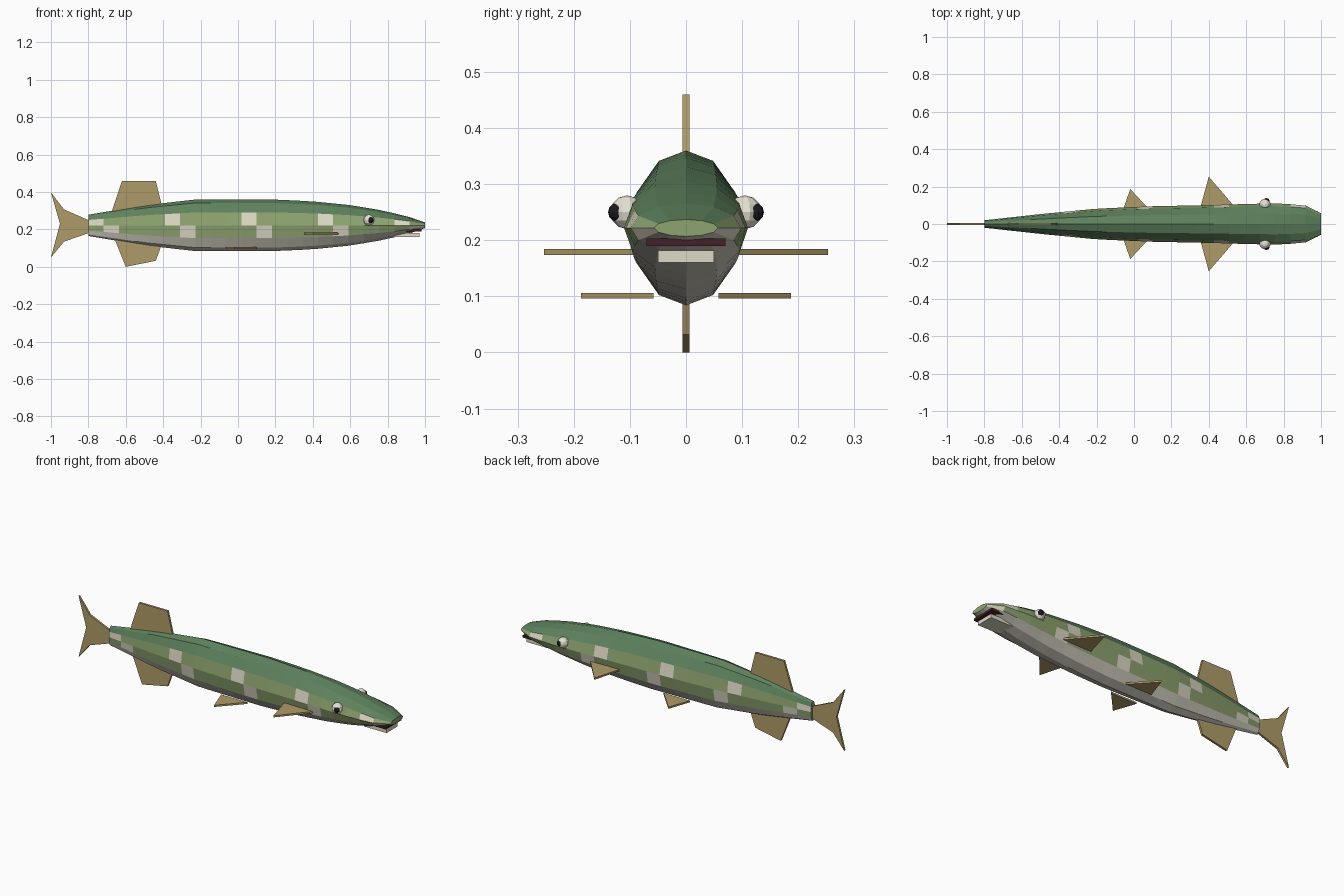
import bpy, bmesh, math
from mathutils import Vector

if "Cube" in bpy.data.objects:
    bpy.data.objects.remove(bpy.data.objects["Cube"])


def material(name, rgb):
    m = bpy.data.materials.new(name)
    m.diffuse_color = (*rgb, 1)
    m.use_nodes = True
    m.node_tree.nodes["Principled BSDF"].inputs["Base Color"].default_value = m.diffuse_color
    return m


BACK = material("back_green", (0.11, 0.22, 0.11))
SIDE = material("side_green", (0.27, 0.37, 0.16))
SPOT = material("spot_cream", (0.73, 0.70, 0.57))
BELLY = material("belly_cream", (0.66, 0.63, 0.54))
FIN = material("fin_tan", (0.43, 0.33, 0.14))
MOUTH = material("mouth_dark", (0.06, 0.015, 0.02))
WHITE = material("eye_white", (0.80, 0.77, 0.66))
BLACK = material("pupil_black", (0.01, 0.01, 0.012))


def finish(name, bm, *mats):
    bmesh.ops.recalc_face_normals(bm, faces=bm.faces)
    me = bpy.data.meshes.new(name)
    bm.to_mesh(me)
    bm.free()
    for m in mats:
        me.materials.append(m)
    ob = bpy.data.objects.new(name, me)
    bpy.context.collection.objects.link(ob)
    return ob


def interp(keys, x):
    for (x0, v0), (x1, v1) in zip(keys, keys[1:]):
        if x <= x1:
            return v0 + (v1 - v0) * (x - x0) / (x1 - x0)
    return keys[-1][1]


# Body: 12-sided lofted rings, coloured by face
HEIGHT = [(-0.8, .057), (-0.5, .107), (-0.227, .138), (0.19, .138), (0.4, .128),
          (0.6, .108), (0.75, .083), (0.9, .05), (1.0, .015)]
WIDTH = [(-0.8, .02), (-0.5, .053), (-0.2, .082), (0.1, .095), (0.4, .101),
         (0.6, .107), (0.78, .111), (0.92, .098), (1.0, .057)]
SEGS, SIDES, MID = 22, 12, 0.222
bm = bmesh.new()
rings = []
for i in range(SEGS + 1):
    x = -0.8 + 1.8 * i / SEGS
    h, w = interp(HEIGHT, x), interp(WIDTH, x)
    rings.append([bm.verts.new((x, w * math.cos(k * math.tau / SIDES),
                                MID + h * math.sin(k * math.tau / SIDES)))
                  for k in range(SIDES)])
for i in range(SEGS):
    for k in range(SIDES):
        n = (k + 1) % SIDES
        f = bm.faces.new((rings[i][k], rings[i][n], rings[i + 1][n], rings[i + 1][k]))
        s = math.sin((k + 0.5) * math.tau / SIDES)
        if s > 0.5:
            f.material_index = 0
        elif s < -0.5:
            f.material_index = 3
        else:
            f.material_index = 2 if i % 5 == (0 if s > 0 else 1) else 1
for ring in (rings[0], rings[-1]):
    bm.faces.new(ring).material_index = 1
finish("body", bm, BACK, SIDE, SPOT, BELLY)


def plate(name, pts, to3d, direction, thick=0.012):
    """Flat fin: outline extruded evenly about its plane."""
    bm = bmesh.new()
    off = Vector(direction) * thick / 2
    f = bm.faces.new([bm.verts.new(Vector(to3d(*p)) - off) for p in pts])
    new = bmesh.ops.extrude_face_region(bm, geom=[f])["geom"]
    bmesh.ops.translate(bm, vec=off * 2,
                        verts=[v for v in new if isinstance(v, bmesh.types.BMVert)])
    return finish(name, bm, FIN)


# Upright fins
upright = {
    "tail_fin": [(-0.78, .25), (-0.8, .25), (-0.93, .307), (-1, .398), (-0.952, .23),
                 (-1, .05), (-0.93, .135), (-0.8, .18), (-0.78, .18)],
    "dorsal_fin": [(-0.68, .28), (-0.62, .46), (-0.44, .46), (-0.40, .30)],
    "anal_fin": [(-0.66, .15), (-0.60, .0), (-0.44, .032), (-0.40, .14)],
}
for name, pts in upright.items():
    plate(name, pts, lambda a, b: (a, 0, b), (0, 1, 0))

# Paired parts
for side, s in (("left", 1), ("right", -1)):
    plate("pectoral_fin_" + side, [(0.355, .09), (0.40, .253), (0.54, .09)],
          lambda a, b: (a, s * b, .179), (0, 0, 1), .01)
    plate("pelvic_fin_" + side, [(-0.065, .058), (-0.02, .187), (0.10, .058)],
          lambda a, b: (a, s * b, .101), (0, 0, 1), .01)
    for name, mat, r, loc in (("eye_", WHITE, .030, (0.70, .105, .25)),
                              ("pupil_", BLACK, .017, (0.708, .122, .25))):
        bm = bmesh.new()
        bmesh.ops.create_uvsphere(bm, u_segments=10, v_segments=6, radius=r)
        bmesh.ops.translate(bm, verts=bm.verts, vec=(loc[0], s * loc[1], loc[2]))
        finish(name + side, bm, mat)


# Mouth and lower jaw
def box(name, mat, lo, hi):
    bm = bmesh.new()
    bmesh.ops.create_cube(bm, size=1)
    lo, hi = Vector(lo), Vector(hi)
    bmesh.ops.scale(bm, verts=bm.verts, vec=hi - lo)
    bmesh.ops.translate(bm, verts=bm.verts, vec=(lo + hi) / 2)
    finish(name, bm, mat)


box("mouth", MOUTH, (0.86, -.07, .190), (0.98, .07, .203))
box("lower_jaw", SPOT, (0.83, -.05, .160), (0.97, .05, .182))
